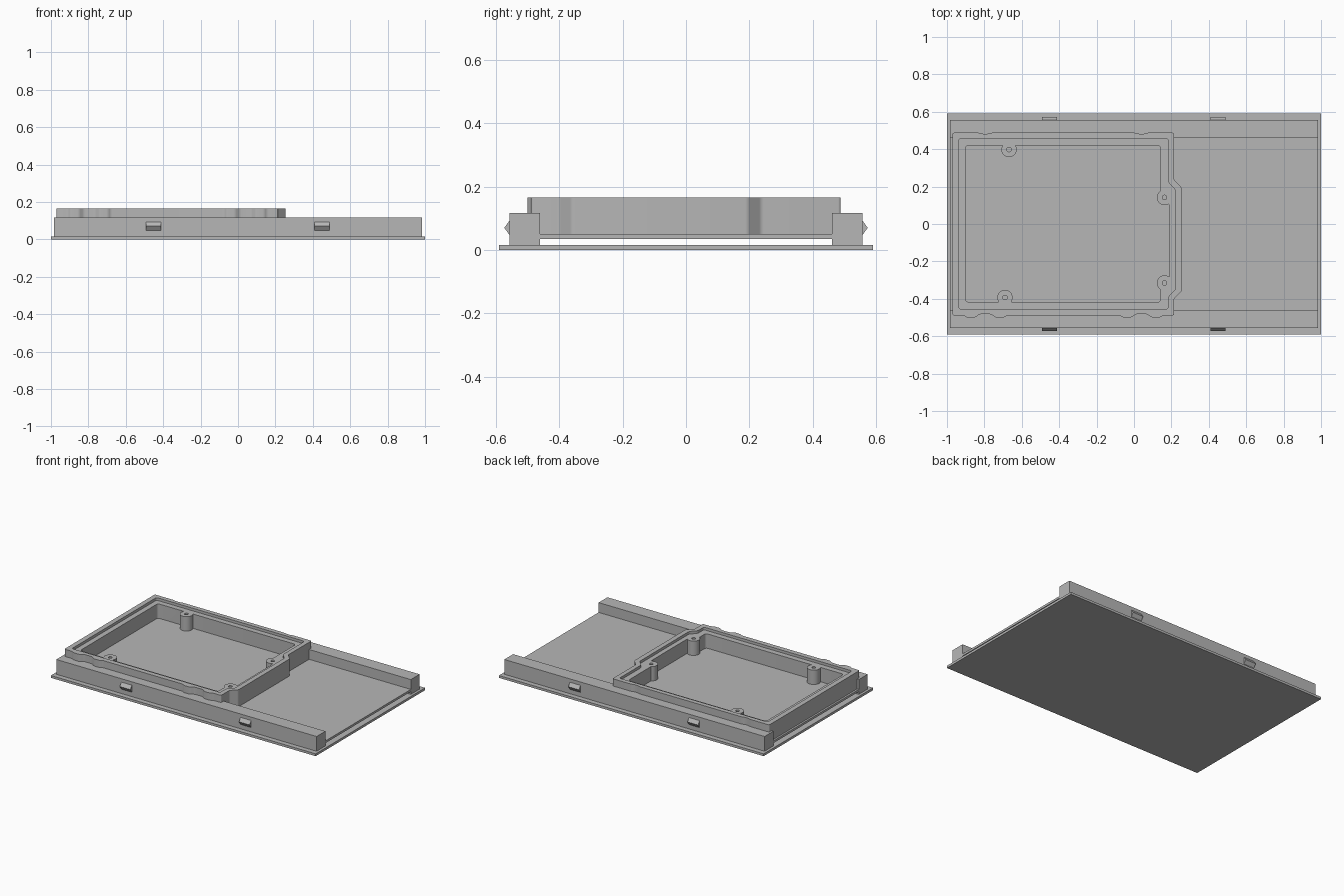
import bpy
import bmesh
from math import radians

cube = bpy.data.objects.get("Cube")
if cube:
    bpy.data.objects.remove(cube, do_unlink=True)

grey = bpy.data.materials.new("plain grey")
grey.use_nodes = True
COLOUR = (0.47, 0.47, 0.47, 1)
grey.diffuse_color = COLOUR
grey.node_tree.nodes["Principled BSDF"].inputs["Base Color"].default_value = COLOUR


def finish(name, bm):
    bmesh.ops.recalc_face_normals(bm, faces=bm.faces)
    mesh = bpy.data.meshes.new(name)
    bm.to_mesh(mesh)
    bm.free()
    mesh.materials.append(grey)
    obj = bpy.data.objects.new(name, mesh)
    bpy.context.collection.objects.link(obj)
    return obj


def box(name, x, y, z):
    """Box from three (low, high) ranges."""
    bm = bmesh.new()
    bmesh.ops.create_cube(bm, size=1)
    for v in bm.verts:
        v.co = [r[0] + (c + 0.5) * (r[1] - r[0]) for c, r in zip(v.co, (x, y, z))]
    return finish(name, bm)


def prism(name, outline, z0, z1, radius=0):
    """Extrude a flat outline upwards, rounding its corners first."""
    bm = bmesh.new()
    face = bm.faces.new([bm.verts.new((x, y, z0)) for x, y in outline])
    if radius:
        bmesh.ops.bevel(bm, geom=bm.verts[:], offset=radius, segments=4,
                        profile=0.5, affect='VERTICES', clamp_overlap=True)
    top = bmesh.ops.extrude_face_region(bm, geom=bm.faces[:])["geom"]
    for v in top:
        if isinstance(v, bmesh.types.BMVert):
            v.co.z = z1
    return finish(name, bm)


def cylinder(name, x, y, radius, z0, z1):
    bm = bmesh.new()
    bmesh.ops.create_cone(bm, cap_ends=True, segments=32, radius1=radius,
                          radius2=radius, depth=z1 - z0)
    bmesh.ops.translate(bm, verts=bm.verts, vec=(x, y, (z0 + z1) / 2))
    return finish(name, bm)


def cut(target, cutter):
    """Subtract the cutter and throw it away."""
    mod = target.modifiers.new("cut", 'BOOLEAN')
    mod.operation = 'DIFFERENCE'
    mod.solver = 'EXACT'
    mod.object = cutter
    bpy.context.view_layer.objects.active = target
    bpy.ops.object.modifier_apply(modifier=mod.name)
    bpy.data.objects.remove(cutter, do_unlink=True)


# Base plate and the raised floor above an open slot
box("base_plate", (-1, 1), (-0.59, 0.59), (0, 0.016))
box("raised_floor", (-0.983, 0.983), (-0.465, 0.465), (0.035, 0.05))

# Side rails with wedge-shaped snap clips
for side, word in ((-1, "front"), (1, "back")):
    ys = sorted((side * 0.461, side * 0.556))
    box(word + "_rail", (-0.983, 0.983), ys, (0.014, 0.117))
    for x, end in ((-0.452, "right"), (0.448, "left")):
        bm = bmesh.new()
        wedge = ((0.55, 0.042), (0.556, 0.046), (0.573, 0.07), (0.556, 0.094), (0.55, 0.096))
        face = bm.faces.new([bm.verts.new((x - 0.04, side * y, z)) for y, z in wedge])
        new = bmesh.ops.extrude_face_region(bm, geom=[face])["geom"]
        bmesh.ops.translate(bm, vec=(0.08, 0, 0),
                            verts=[v for v in new if isinstance(v, bmesh.types.BMVert)])
        finish(f"{word}_{end}_clip", bm)

# Enclosure wall: outline with shallow bumps at the front and dips at the back
FLOOR, LEDGE, TOP = 0.045, 0.148, 0.166
BUMPS = ((-0.115, 0), (-0.1, -0.011), (-0.055, -0.011), (-0.03, 0.007),
         (0.03, 0.007), (0.055, -0.011), (0.1, -0.011), (0.115, 0))
outer = [(-0.97, -0.489)]
for centre in (-0.795, 0.04):
    outer += [(centre + dx, -0.489 + dy) for dx, dy in BUMPS]
outer += [(0.214, -0.489), (0.214, -0.4), (0.255, -0.36),
          (0.255, 0.195), (0.214, 0.237), (0.214, 0.488)]
for centre in (0.04, -0.795):
    outer += [(centre + dx, 0.488 - dy) for dx, dy in
              ((0.03, 0), (0.015, 0.006), (-0.015, 0.006), (-0.03, 0))]
outer.append((-0.97, 0.488))
wall = prism("enclosure_wall", outer, FLOOR, TOP, 0.015)

# Stepped recess inside the rim
recess = [(-0.936, -0.455), (0.183, -0.455), (0.183, -0.388), (0.222, -0.35),
          (0.222, 0.183), (0.183, 0.222), (0.183, 0.457), (-0.936, 0.457)]
cut(wall, prism("recess_cutter", recess, LEDGE, TOP + 0.05, 0.012))

# Main pocket, leaving screw bosses attached to the wall
pocket = [(-0.9, -0.417), (0.142, -0.417), (0.142, -0.29), (0.19, -0.29),
          (0.19, 0.11), (0.142, 0.11), (0.142, 0.42), (-0.9, 0.42)]
pocket_cutter = prism("pocket_cutter", pocket, FLOOR - 0.02, TOP + 0.1, 0.015)
bosses = ((-0.668, 0.398), (-0.69, -0.393), (0.163, 0.142), (0.163, -0.315))
for x, y in bosses:
    cut(pocket_cutter, cylinder("boss_cutter", x, y, 0.041, FLOOR - 0.1, TOP + 0.2))
cut(wall, pocket_cutter)
for x, y in bosses:
    cut(wall, cylinder("screw_hole_cutter", x, y, 0.012, 0.07, TOP + 0.1))

# Smooth the rounded corners and keep the edges crisp
bpy.ops.object.select_all(action='DESELECT')
wall.select_set(True)
bpy.context.view_layer.objects.active = wall
bpy.ops.object.shade_smooth_by_angle(angle=radians(30))
